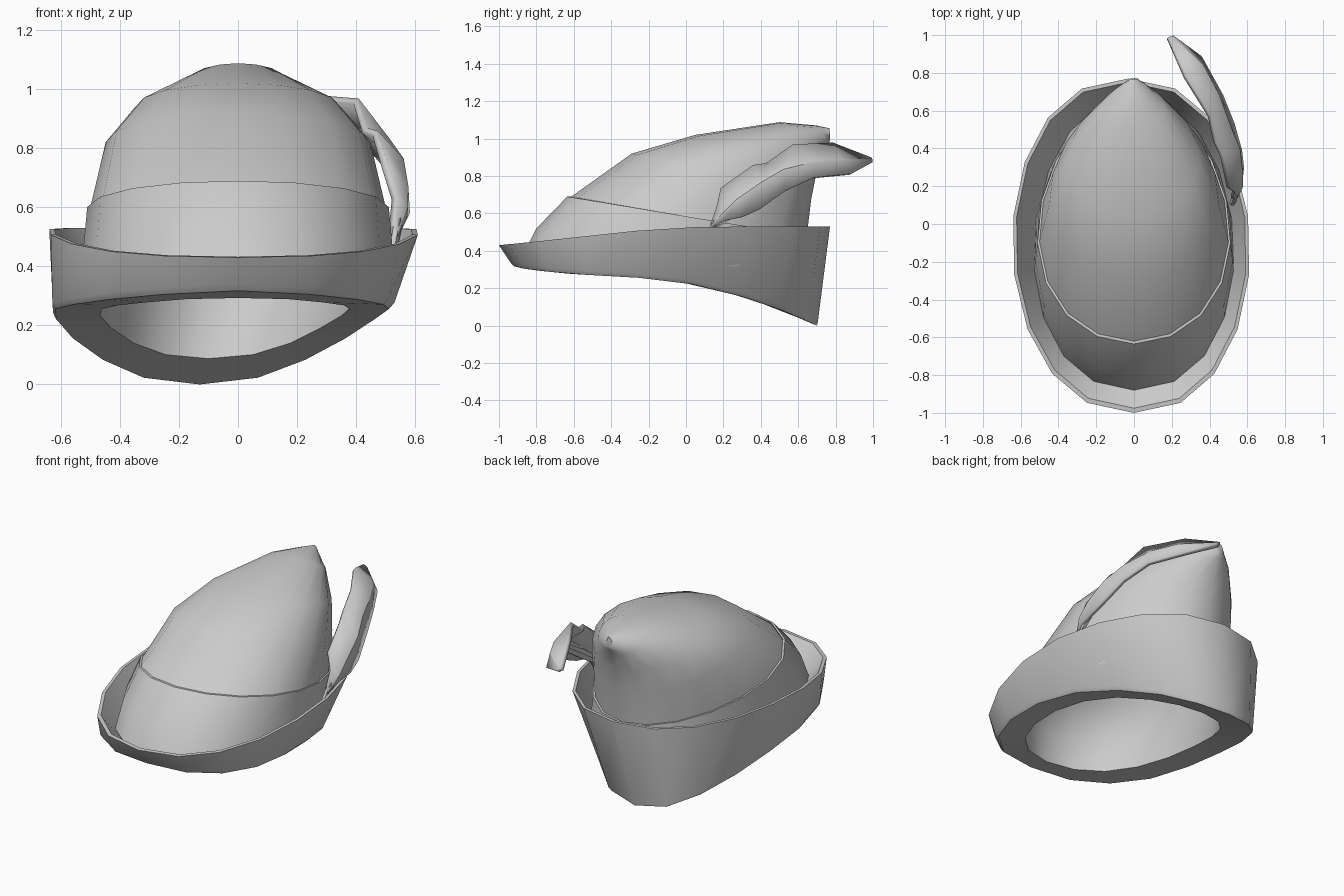
import bpy, bmesh, math

if "Cube" in bpy.data.objects:
    bpy.data.objects.remove(bpy.data.objects["Cube"])

SEG = 18


def interp(table, v):
    # piecewise-linear lookup
    if v <= table[0][0]:
        return table[0][1]
    for (a, za), (b, zb) in zip(table, table[1:]):
        if v <= b:
            return za + (zb - za) * (v - a) / (b - a)
    return table[-1][1]


def ring(front, back, w, egg=0.0, power=1.0, shift=0.0, curve=None):
    # egg-shaped loop from a front (y, z) point to a back (y, z) point
    pts = []
    for i in range(SEG):
        a = 2 * math.pi * i / SEG
        c, s = math.cos(a), math.sin(a)
        t = (1 - c) / 2
        y = front[0] + (back[0] - front[0]) * t
        z = interp(curve, y) if curve else front[1] + (back[1] - front[1]) * t
        x = math.copysign(abs(s) ** power, s) * w * (1 + egg * c) + shift * t
        pts.append((x, y, z))
    return pts


def finish(name, bm, angle=40):
    bmesh.ops.recalc_face_normals(bm, faces=bm.faces)
    me = bpy.data.meshes.new(name)
    bm.to_mesh(me)
    bm.free()
    ob = bpy.data.objects.new(name, me)
    bpy.context.collection.objects.link(ob)
    bpy.ops.object.select_all(action='DESELECT')
    ob.select_set(True)
    bpy.context.view_layer.objects.active = ob
    bpy.ops.object.shade_smooth_by_angle(angle=math.radians(angle))
    return ob


def loft(name, rings, cap=False, angle=40):
    bm = bmesh.new()
    loops = [[bm.verts.new(p) for p in r] for r in rings]
    for r0, r1 in zip(loops, loops[1:]):
        n = len(r0)
        for i in range(n):
            j = (i + 1) % n
            bm.faces.new((r0[i], r0[j], r1[j], r1[i]))
    if cap:
        bm.faces.new(loops[-1])
    return finish(name, bm, angle)


# Upturned brim: underside, outer wall, rim lip, inner wall
under = [(-.93, .32), (-.85, .30), (-.6, .275), (-.3, .26), (-.07, .24),
         (.15, .20), (.35, .14), (.55, .07), (.7, 0)]
lip = [(-1, .43), (-.7, .46), (-.3, .505), (.1, .53), (.77, .53)]
hole = ring((-.78, 0), (.5, 0), .42, .08, .9, -.1, under)
valley = ring((-.88, .36), (.67, .30), .53, .06, .9)
loft("brim", [
    hole,
    ring((-.92, 0), (.70, 0), .56, .13, .87, -.13, under),
    ring((-.94, 0), (.705, 0), .575, .12, .87, -.12,
         [(y, z + .02) for y, z in under]),
    ring((-1, 0), (.77, 0), .63, 0, .87, -.03, lip),
    ring((-.975, 0), (.75, 0), .612, 0, .87, -.03, lip),
    valley,
])

# Hat band, slightly proud of the crown
loft("hat_band", [
    valley,
    ring((-.80, .52), (.66, .41), .522, .09, .95),
    ring((-.635, .69), (.66, .475), .508, .12),
    ring((-.62, .69), (.645, .475), .497, .12),
])

# Crown rings sweeping back to a point
crown = [
    ((-.62, .685), (.645, .475), .498, .12),
    ((-.29, .92), (.67, .68), .445, .13),
    ((.05, 1.02), (.70, .83), .345, .12),
    ((.50, 1.088), (.745, .945), .165, .1),
    ((.70, 1.07), (.76, .97), .065, 0),
    ((.768, 1.055), (.77, .99), .02, 0),
]
loft("crown", [ring(*r) for r in crown], cap=True)

# Inner lining seen through the head opening
lining = [hole, ring((-.76, .48), (.60, .40), .485, .1)]
for f, b, w, e in crown[:4]:
    lining.append(ring((f[0] + .03, f[1] - .03), (b[0] - .03, b[1] - .01),
                       w * .95, e))
loft("lining", lining, cap=True)

# Feather vane: lower edge, crease, upper edge per station
stations = [
    ((.53, .13, .50), (.53, .13, .52), (.52, .14, .54)),
    ((.56, .20, .56), (.565, .20, .60), (.53, .17, .63)),
    ((.57, .30, .58), (.565, .27, .67), (.50, .19, .73)),
    ((.56, .39, .62), (.55, .40, .76), (.465, .36, .85)),
    ((.52, .53, .72), (.50, .52, .83), (.43, .43, .86)),
    ((.46, .68, .79), (.44, .68, .87), (.40, .57, .96)),
    ((.35, .88, .81), (.36, .83, .88), (.27, .78, .97)),
    ((.20, .99, .87), (.20, .99, .88), (.18, .985, .89)),
]
bm = bmesh.new()
rows = [[bm.verts.new(p) for p in s] for s in stations]
for r0, r1 in zip(rows, rows[1:]):
    for k in range(2):
        bm.faces.new((r0[k], r0[k + 1], r1[k + 1], r1[k]))
vane = finish("feather_vane", bm, 25)
mod = vane.modifiers.new("thickness", 'SOLIDIFY')
mod.thickness = .025
mod.offset = 0

# Feather quill, tapering along the lower vane
quill = [((.52, .11, .44), .022), ((.54, .16, .545), .026),
         ((.555, .27, .62), .032), ((.54, .40, .70), .028),
         ((.50, .53, .79), .018), ((.45, .68, .84), .008)]
bm = bmesh.new()
loops = []
for (x, y, z), r in quill:
    loops.append([bm.verts.new((x + r * .7 * math.cos(a), y - .7 * r * math.sin(a),
                                z + .7 * r * math.sin(a)))
                  for a in (k * math.pi / 3 for k in range(6))])
for r0, r1 in zip(loops, loops[1:]):
    for i in range(6):
        bm.faces.new((r0[i], r0[(i + 1) % 6], r1[(i + 1) % 6], r1[i]))
bm.faces.new(loops[0])
bm.faces.new(loops[-1])
finish("feather_quill", bm, 40)
